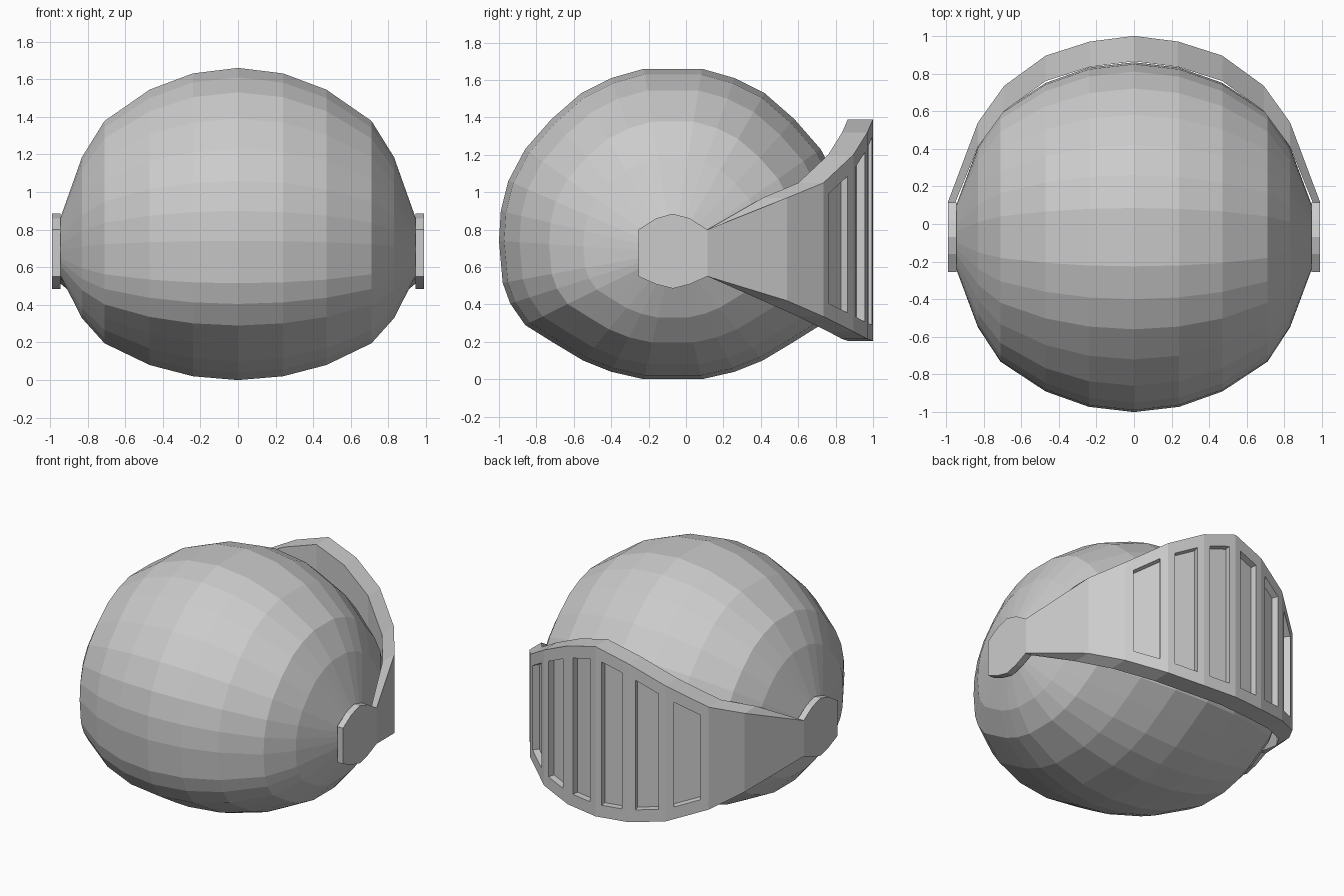
import bpy, bmesh
from mathutils import Vector

cube = bpy.data.objects.get("Cube")
if cube:
    bpy.data.objects.remove(cube, do_unlink=True)

steel = bpy.data.materials.new("grey_steel")
steel.use_nodes = True
GREY = (0.6, 0.6, 0.6, 1)
steel.diffuse_color = GREY
steel.node_tree.nodes["Principled BSDF"].inputs["Base Color"].default_value = GREY

PIVOT_Y, PIVOT_Z = -0.07, 0.68


def make_object(name, bm):
    bmesh.ops.remove_doubles(bm, verts=bm.verts, dist=0.0005)
    bmesh.ops.recalc_face_normals(bm, faces=bm.faces)
    mesh = bpy.data.meshes.new(name)
    bm.to_mesh(mesh)
    bm.free()
    mesh.materials.append(steel)
    obj = bpy.data.objects.new(name, mesh)
    bpy.context.collection.objects.link(obj)
    return obj


def bridge(bm, ring_a, ring_b):
    n = len(ring_a)
    for i in range(n):
        j = (i + 1) % n
        bm.faces.new((ring_a[i], ring_a[j], ring_b[j], ring_b[i]))


# Helmet shell: egg-shaped side outline, shrunk towards the hinge on each side
half = [(.155, 1.66), (.33, 1.61), (.49, 1.53), (.65, 1.39), (.79, 1.23),
        (.88, 1.06), (.92, .9), (.93, .74), (.91, .515), (.87, .405),
        (.79, .29), (.63, .19), (.48, .1), (.33, .04), (.155, 0)]
outline = half + [(-y, z) for y, z in reversed(half)]
sections = [(0, 1), (.24, .97), (.47, .882), (.71, .712), (.83, .515), (.95, .17)]
sections = [(-x, s) for x, s in reversed(sections[1:])] + sections

bm = bmesh.new()
rings = [[bm.verts.new((x, PIVOT_Y + s * y, PIVOT_Z + s * (z - PIVOT_Z)))
          for y, z in outline] for x, s in sections]
for a, b in zip(rings, rings[1:]):
    bridge(bm, a, b)
bm.faces.new(rings[0])
bm.faces.new(rings[-1])
make_object("helmet_shell", bm)

# Hinge plates
corner = [(.185, .8), (.09, .86), (0, .885), (-.09, .86), (-.185, .8),
          (-.185, .55), (-.09, .508), (0, .485), (.09, .508), (.185, .55)]
for side, name in ((1, "left_hinge"), (-1, "right_hinge")):
    bm = bmesh.new()
    caps = [[bm.verts.new((side * x, PIVOT_Y + y, z)) for y, z in corner]
            for x in (.945, .99)]
    bridge(bm, *caps)
    for cap in caps:
        bm.faces.new(cap)
    make_object(name, bm)

# Visor stations: outer x, outer y, inner x, inner y, top z, bottom z
stations = [(.99, .115, .95, .115, .8, .55), (.83, .54, .83, .41, .97, .42),
            (.69, .735, .69, .6, 1.05, .335), (.47, .895, .47, .76, 1.2, .255),
            (.235, .97, .235, .835, 1.32, .215), (0, 1, 0, .865, 1.39, .205)]
MARGIN, RECESS = .085, .045


def slotted_panel(bm, a, b):
    """Outer panel between two stations with a recessed slot."""
    pa, pb = Vector((a[0], a[1], 0)), Vector((b[0], b[1], 0))
    along = (pb - pa).normalized()
    inward = Vector((along.y, -along.x, 0))
    if inward.y > 0:
        inward = -inward
    rim = [(0, a[4]), (1, b[4]), (1, b[5]), (0, a[5])]
    slot = []
    for t, low in ((.19, 0), (.81, 0), (.81, 1), (.19, 1)):
        k = 5 if low else 4
        z = a[k] + t * (b[k] - a[k]) + (MARGIN if low else -MARGIN)
        slot.append((t, z))

    def loop(points, depth):
        return [bm.verts.new(pa.lerp(pb, t) + inward * depth + Vector((0, 0, z)))
                for t, z in points]

    edge, mouth, floor = loop(rim, 0), loop(slot, 0), loop(slot, RECESS)
    bridge(bm, edge, mouth)
    bridge(bm, mouth, floor)
    bm.faces.new(floor)


bm = bmesh.new()
mirrored = stations + [(-s[0], s[1], -s[2], *s[3:]) for s in reversed(stations[:-1])]


def section(s):
    ox, oy, ix, iy, top, low = s
    return [bm.verts.new(p) for p in
            ((ox, oy, top), (ox, oy, low), (ix, iy, low), (ix, iy, top))]


last = len(mirrored) - 2
for i, (a, b) in enumerate(zip(mirrored, mirrored[1:])):
    va, vb = section(a), section(b)
    solid = i < 2 or i > last - 2
    for j in range(4):
        if j == 0 and not solid:
            slotted_panel(bm, a, b)
        else:
            k = (j + 1) % 4
            bm.faces.new((va[j], va[k], vb[k], vb[j]))
    if i == 0:
        bm.faces.new(va)
    if i == last:
        bm.faces.new(vb)
make_object("slotted_visor", bm)
